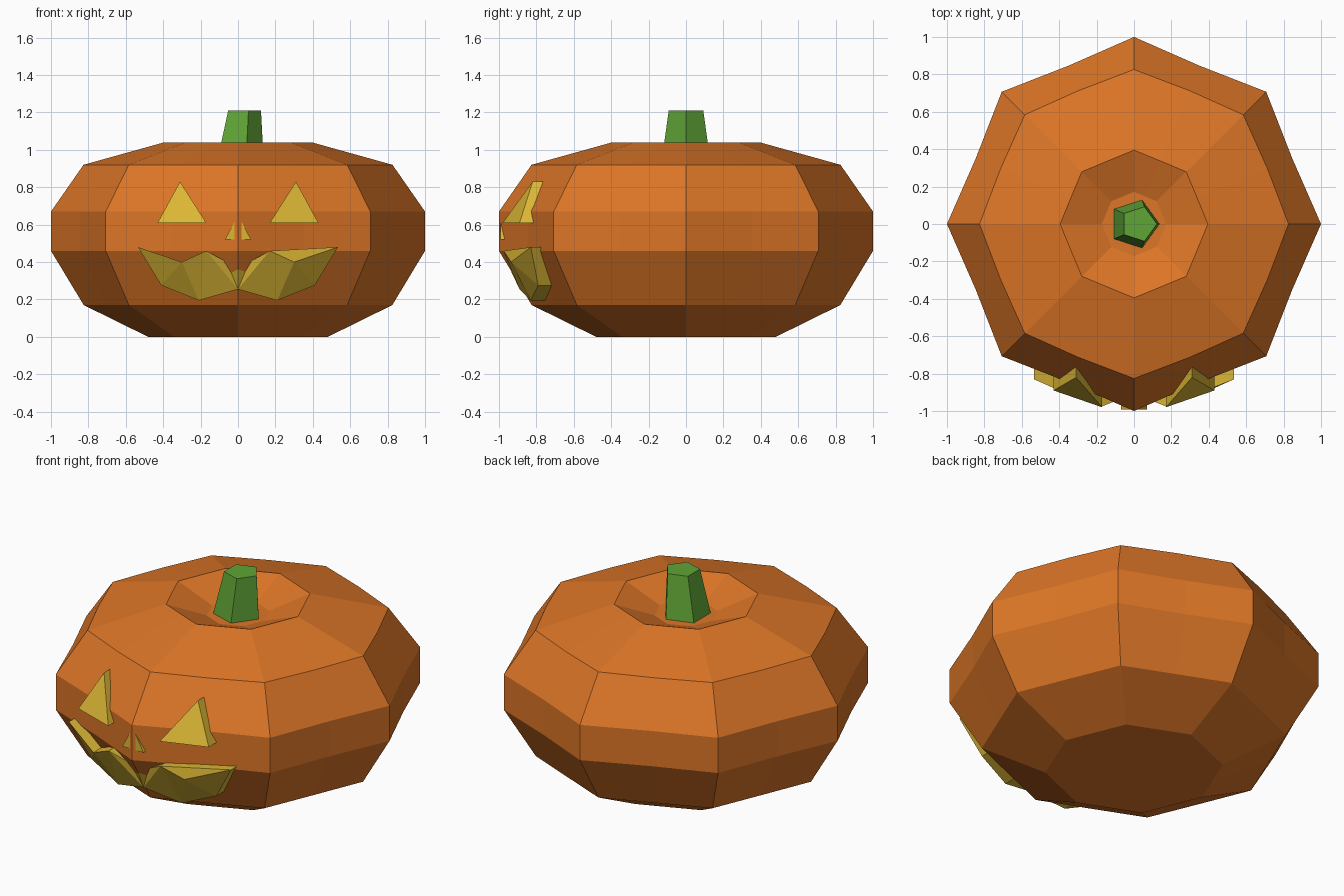
import bpy, bmesh, math
from mathutils import Vector

if "Cube" in bpy.data.objects:
    bpy.data.objects.remove(bpy.data.objects["Cube"])


def material(name, rgb):
    m = bpy.data.materials.new(name)
    m.diffuse_color = (*rgb, 1)
    m.use_nodes = True
    m.node_tree.nodes["Principled BSDF"].inputs["Base Color"].default_value = m.diffuse_color
    return m


ORANGE = material("pumpkin orange", (0.72, 0.18, 0.02))
GREEN = material("stem green", (0.117, 0.376, 0.037))
YELLOW = material("glow yellow", (0.71, 0.47, 0.035))


def finish(bm, name, mat):
    bmesh.ops.recalc_face_normals(bm, faces=bm.faces[:])
    me = bpy.data.meshes.new(name)
    bm.to_mesh(me)
    bm.free()
    me.materials.append(mat)
    ob = bpy.data.objects.new(name, me)
    bpy.context.collection.objects.link(ob)
    return ob


def loft(name, rings, mat):
    """Join rings of points with quads and cap both ends."""
    bm = bmesh.new()
    vs = [[bm.verts.new(p) for p in ring] for ring in rings]
    n = len(vs[0])
    for a, b in zip(vs, vs[1:]):
        for i in range(n):
            j = (i + 1) % n
            bm.faces.new((a[i], a[j], b[j], b[i]))
    bm.faces.new(vs[0][::-1])
    bm.faces.new(vs[-1])
    return finish(bm, name, mat)


def ring(r, z, n, valley=1.0, cx=0.0):
    """Ring of n points; every second one is pulled in by the valley factor."""
    pts = []
    for i in range(n):
        a = 2 * math.pi * i / n
        k = r * (valley if i % 2 else 1.0)
        pts.append((cx + k * math.cos(a), k * math.sin(a), z))
    return pts


def plate(name, pts, faces, depth):
    """Front surface pushed back along y into a thick solid."""
    bm = bmesh.new()
    vs = [bm.verts.new(p) for p in pts]
    fs = [bm.faces.new([vs[i] for i in f]) for f in faces]
    ext = bmesh.ops.extrude_face_region(bm, geom=fs, use_keep_orig=True)
    moved = [v for v in ext["geom"] if isinstance(v, bmesh.types.BMVert)]
    bmesh.ops.translate(bm, verts=moved, vec=Vector((0, depth, 0)))
    return finish(bm, name, YELLOW)


# Body: eight ridges with shallow valleys and a sunken top
profile = [(0.48, 0.0, 0.925), (0.825, 0.17, 0.925), (1.0, 0.46, 0.916),
           (1.0, 0.67, 0.916), (0.826, 0.92, 0.935), (0.395, 1.04, 0.925),
           (0.172, 0.955, 0.925)]
loft("pumpkin_body", [ring(r, z, 16, v) for r, z, v in profile], ORANGE)

# Stem: five-sided, tapered and leaning a little to the side
loft("stem", [ring(0.137, 0.94, 5), ring(0.097, 1.21, 5, cx=0.026)], GREEN)

# Eyes
for side, s in (("left", -1), ("right", 1)):
    plate("eye_" + side, [(s * 0.31, -0.82, 0.83), (s * 0.43, -0.89, 0.61),
                          (s * 0.17, -0.98, 0.61)], [(0, 1, 2)], 0.08)

# Nose
plate("nose", [(0, -0.992, 0.65), (-0.07, -0.992, 0.52), (0.07, -0.992, 0.52)],
      [(0, 1, 2)], 0.08)

# Mouth: jagged grin, one half mirrored to the other
half = [(0.535, -0.83, 0.48), (0.30, -0.935, 0.40), (0.17, -0.975, 0.46),
        (0.06, -0.93, 0.40), (0, -0.985, 0.455), (0, -0.89, 0.255),
        (0.21, -0.83, 0.195), (0.41, -0.79, 0.275)]
tris = [(0, 1, 7), (1, 6, 7), (1, 2, 6), (2, 5, 6), (2, 3, 5), (3, 4, 5)]
for side, s in (("left", -1), ("right", 1)):
    bridge = [(0, 2, 1)] if s > 0 else []   # filled notch on one side
    plate("mouth_" + side, [(s * x, y, z) for x, y, z in half],
          tris + bridge, 0.075)
